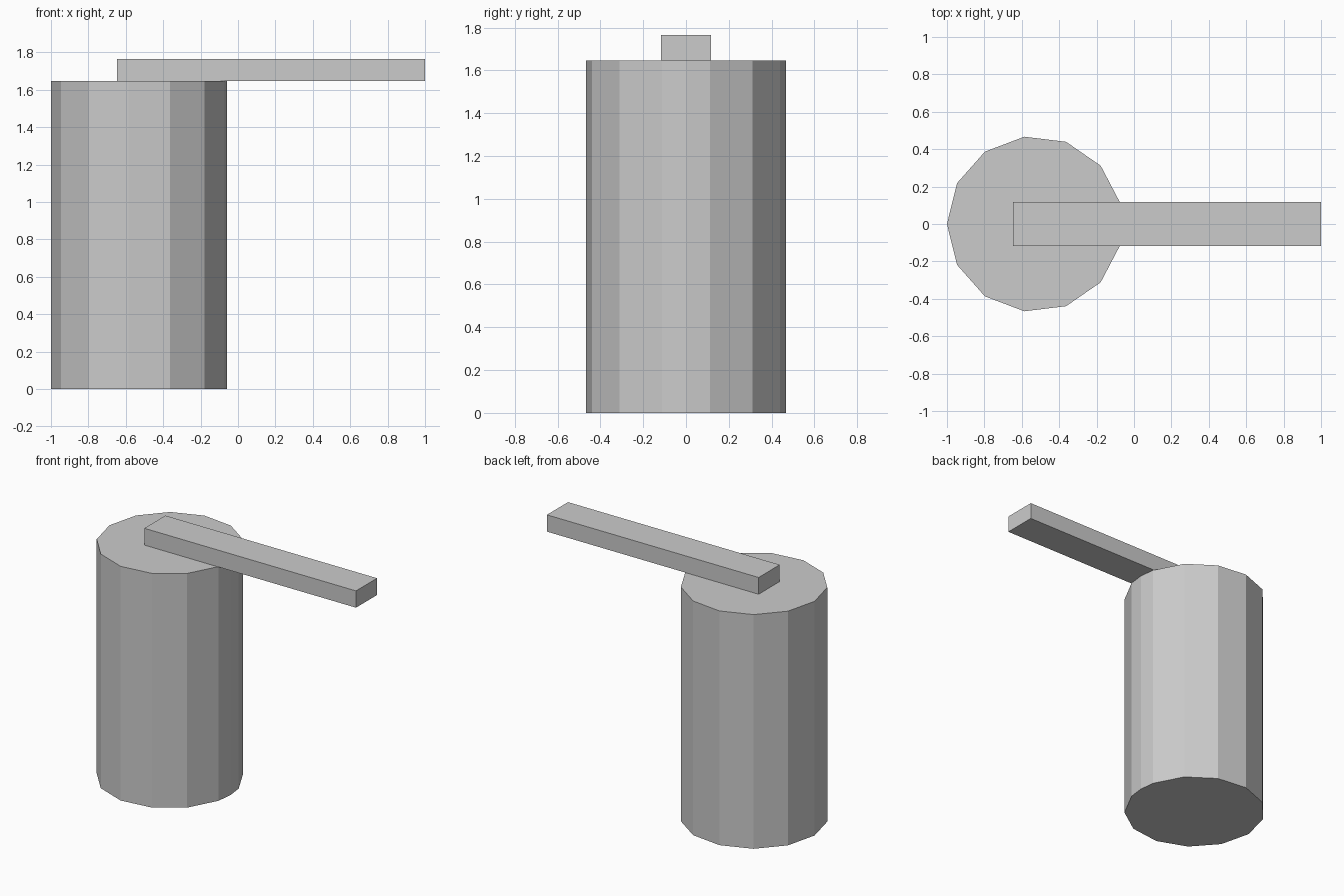
import bpy, bmesh, math

if "Cube" in bpy.data.objects:
    bpy.data.objects.remove(bpy.data.objects["Cube"])

R, CX, H = 0.47, -0.53, 1.647        # drum radius, centre x, height
BAR_W, BAR_T = 0.234, 0.118          # bar width and thickness


def prism(name, outline, z0, z1):
    """Extrude a flat outline from z0 up to z1."""
    bm = bmesh.new()
    base = bm.faces.new([bm.verts.new((x, y, z0)) for x, y in outline])
    top = bmesh.ops.extrude_face_region(bm, geom=[base], use_keep_orig=True)
    verts = [g for g in top["geom"] if isinstance(g, bmesh.types.BMVert)]
    bmesh.ops.translate(bm, verts=verts, vec=(0, 0, z1 - z0))
    bmesh.ops.recalc_face_normals(bm, faces=bm.faces)
    mesh = bpy.data.meshes.new(name)
    bm.to_mesh(mesh)
    bm.free()
    obj = bpy.data.objects.new(name, mesh)
    bpy.context.collection.objects.link(obj)
    return obj


# Drum: 13-step ring starting at -x, with the last facet split at +x
angles = [math.pi + k * math.tau / 13 for k in range(13)] + [math.tau]
angles.sort()
prism("drum", [(CX + R * math.cos(a), R * math.sin(a)) for a in angles], 0, H)

# Bar: rests on the drum top and overhangs towards +x
w = BAR_W / 2
prism("bar", [(-0.647, -w), (1, -w), (1, w), (-0.647, w)], H, H + BAR_T)
